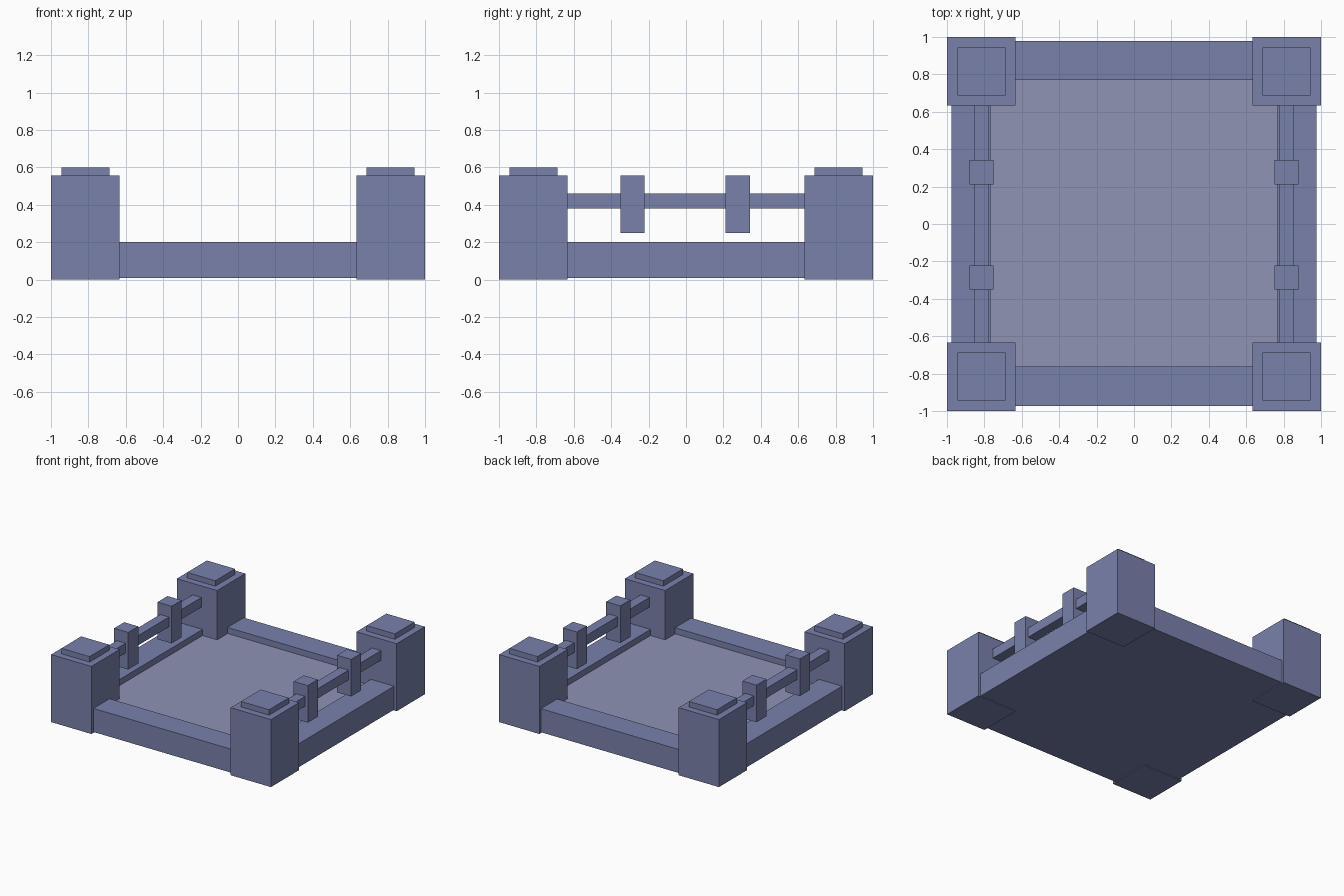
import bpy, bmesh
from mathutils import Vector

if "Cube" in bpy.data.objects:
    bpy.data.objects.remove(bpy.data.objects["Cube"])


def material(name, rgb):
    m = bpy.data.materials.new(name)
    m.diffuse_color = (*rgb, 1)
    m.use_nodes = True
    m.node_tree.nodes["Principled BSDF"].inputs["Base Color"].default_value = m.diffuse_color
    return m


STONE = material("blue_stone", (0.19, 0.22, 0.41))
FLOOR = material("pale_floor", (0.275, 0.292, 0.456))


def box_mesh(bm, lo, hi):
    lo, hi = Vector(lo), Vector(hi)
    verts = bmesh.ops.create_cube(bm, size=1)["verts"]
    for v in verts:
        v.co = Vector(hi[i] if v.co[i] > 0 else lo[i] for i in range(3))


def finish(bm, name, mats):
    mesh = bpy.data.meshes.new(name)
    bm.to_mesh(mesh)
    bm.free()
    for m in mats:
        mesh.materials.append(m)
    ob = bpy.data.objects.new(name, mesh)
    bpy.context.collection.objects.link(ob)
    return ob


def box(name, lo, hi):
    bm = bmesh.new()
    box_mesh(bm, lo, hi)
    return finish(bm, name, [STONE])


# base slab with a shallow recessed floor
bm = bmesh.new()
box_mesh(bm, (-0.976, -0.973, 0.007), (0.976, 0.979, 0.2))
top = max(bm.faces, key=lambda f: f.calc_center_median().z)
bmesh.ops.inset_individual(bm, faces=[top], thickness=0.297)
ring = list(top.verts)
floor = bmesh.ops.extrude_discrete_faces(bm, faces=[top])["faces"][0]
floor.material_index = 1
for v in floor.verts:
    v.co.z = 0.15
bmesh.ops.recalc_face_normals(bm, faces=bm.faces)
finish(bm, "base_with_floor", [STONE, FLOOR])

C = 0.816  # centre line of posts and handrails
for sx, side in ((-1, "left"), (1, "right")):
    x = sx * C
    # corner posts with raised caps
    for sy, end in ((-1, "front"), (1, "back")):
        y = sy * C
        for part, r, z0, z1 in (("post", 0.183, 0, 0.555), ("cap", 0.128, 0.555, 0.6)):
            box(f"{end}_{side}_{part}", (x - r, y - r, z0), (x + r, y + r, z1))
    # handrail between the posts
    box(f"{side}_handrail", (x - 0.04, -0.66, 0.38), (x + 0.04, 0.66, 0.46))
    # square blocks threaded on the handrail
    for y, end in ((-0.286, "front"), (0.277, "back")):
        box(f"{side}_{end}_rail_block", (x - 0.064, y - 0.065, 0.25), (x + 0.064, y + 0.065, 0.555))
